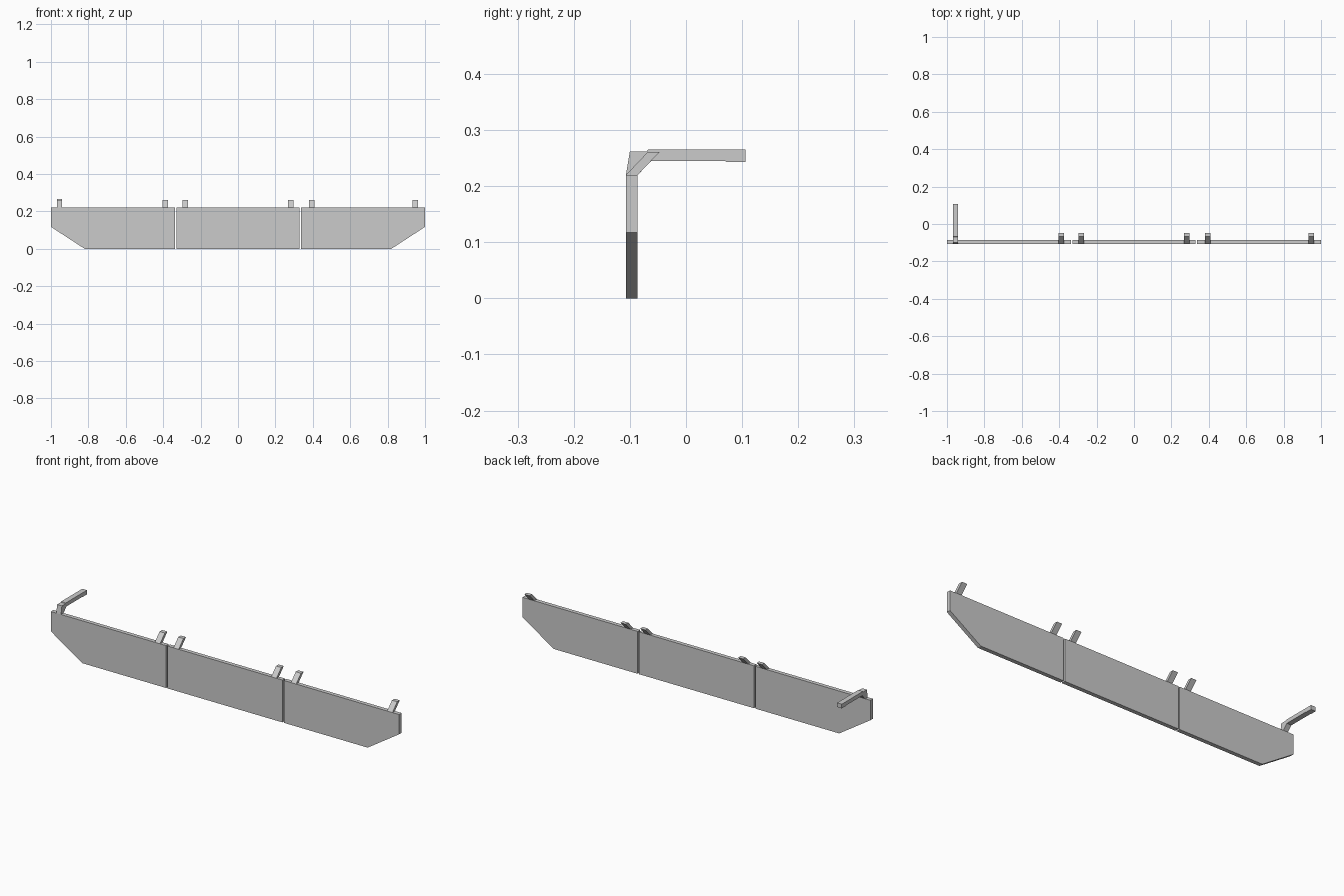
import bpy
import bmesh

cube = bpy.data.objects.get("Cube")
if cube:
    bpy.data.objects.remove(cube, do_unlink=True)

grey = bpy.data.materials.new("light_grey")
grey.use_nodes = True
grey.diffuse_color = (0.6, 0.6, 0.6, 1)
grey.node_tree.nodes["Principled BSDF"].inputs["Base Color"].default_value = (0.6, 0.6, 0.6, 1)


def extrude(name, outline, start, end, axis):
    """Extrude a flat outline along axis; the outline is (x, z) for 'y' and (y, z) for 'x'."""
    bm = bmesh.new()

    def place(a, b, t):
        return (t, a, b) if axis == "x" else (a, t, b)

    face = bm.faces.new([bm.verts.new(place(a, b, start)) for a, b in outline])
    top = bmesh.ops.extrude_face_region(bm, geom=[face])
    moved = [v for v in top["geom"] if isinstance(v, bmesh.types.BMVert)]
    bmesh.ops.translate(bm, verts=moved, vec=place(0, 0, end - start))
    bmesh.ops.recalc_face_normals(bm, faces=bm.faces)
    mesh = bpy.data.meshes.new(name)
    bm.to_mesh(mesh)
    bm.free()
    mesh.materials.append(grey)
    obj = bpy.data.objects.new(name, mesh)
    bpy.context.collection.objects.link(obj)
    return obj


FRONT, BACK, HEIGHT = -0.107, -0.086, 0.22

# Three panels, the outer two with a cut lower corner
extrude("middle_panel", [(-0.33, 0), (0.33, 0), (0.33, HEIGHT), (-0.33, HEIGHT)],
        FRONT, BACK, "y")
for side, s in (("left", 1), ("right", -1)):
    outline = [(0.338, 0), (0.82, 0), (1, 0.117), (1, HEIGHT), (0.338, HEIGHT)]
    extrude(side + "_panel", [(s * x, z) for x, z in outline], FRONT, BACK, "y")

# Short leaning tabs along the top edge
tab = [(FRONT, HEIGHT), (BACK, HEIGHT), (-0.047, 0.261), (-0.068, 0.261)]
for i, x in enumerate((-0.388, -0.281, 0.281, 0.394, 0.947)):
    extrude(f"tab_{i + 1}", tab, x - 0.015, x + 0.015, "x")

# Long bent arm reaching back at the right end
arm = [(FRONT, HEIGHT), (BACK, HEIGHT), (-0.062, 0.245), (0.07, 0.245),
       (0.072, 0.243), (0.106, 0.243), (0.106, 0.265), (-0.068, 0.265),
       (-0.07, 0.262), (-0.1, 0.262)]
extrude("long_arm", arm, -0.969, -0.942, "x")
